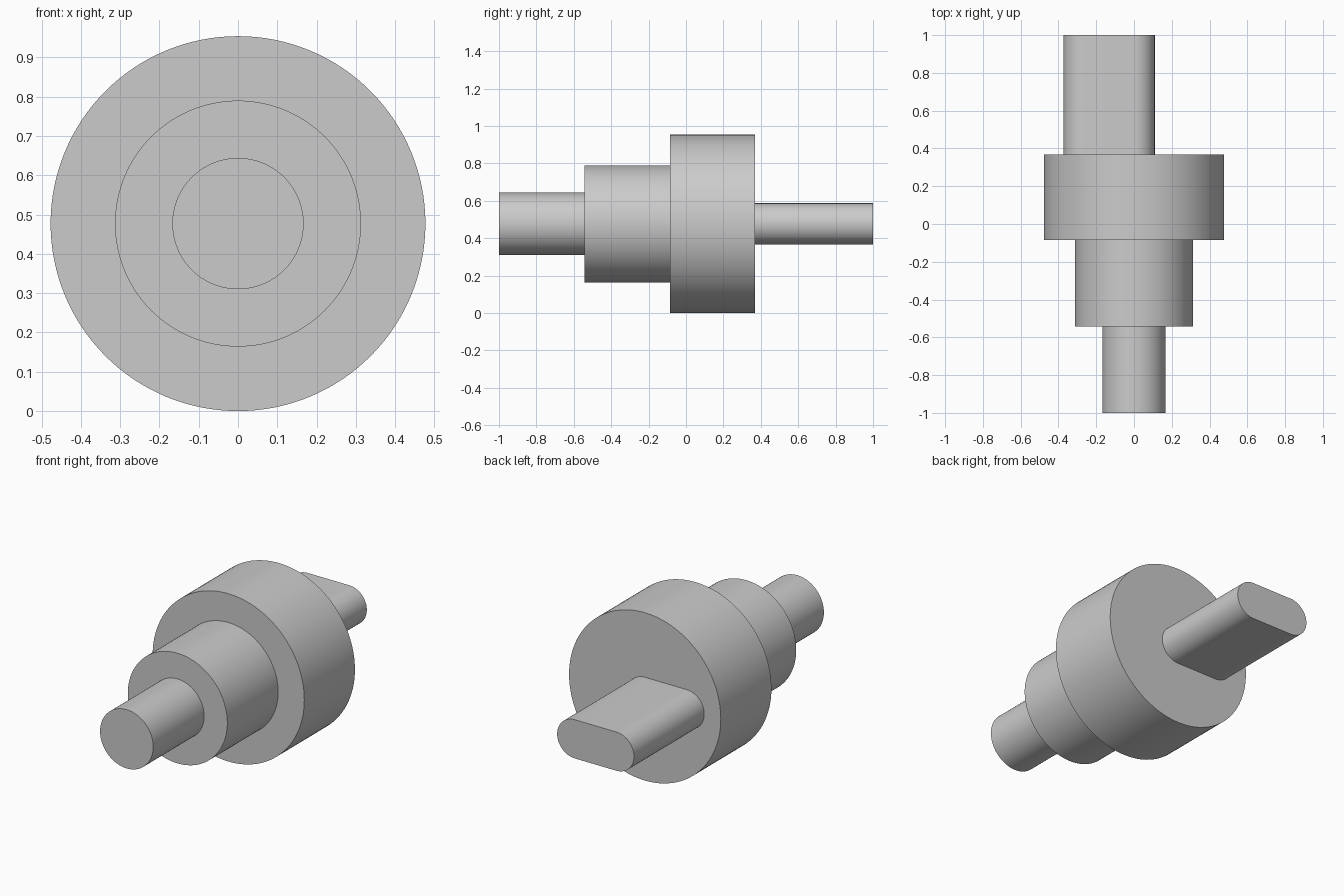
import bpy
import bmesh
from math import radians, pi, cos, sin
from mathutils import Vector

cube = bpy.data.objects.get("Cube")
if cube:
    bpy.data.objects.remove(cube, do_unlink=True)

AXIS_Z = 0.477
SEGMENTS = 128

grey = bpy.data.materials.new("plain grey")
grey.use_nodes = True
colour = (0.6, 0.6, 0.6, 1)
grey.diffuse_color = colour
grey.node_tree.nodes["Principled BSDF"].inputs["Base Color"].default_value = colour


def finish(name, bm):
    """Turn a bmesh into a smooth-shaded object with sharp rims."""
    bmesh.ops.remove_doubles(bm, verts=bm.verts, dist=1e-5)
    bmesh.ops.recalc_face_normals(bm, faces=bm.faces)
    mesh = bpy.data.meshes.new(name)
    bm.to_mesh(mesh)
    bm.free()
    mesh.materials.append(grey)
    obj = bpy.data.objects.new(name, mesh)
    bpy.context.collection.objects.link(obj)
    bpy.ops.object.select_all(action='DESELECT')
    obj.select_set(True)
    bpy.context.view_layer.objects.active = obj
    bpy.ops.object.shade_smooth_by_angle(angle=radians(30))
    return obj


# Stepped shaft: pin, collar and flange turned from one profile (radius, y)
profile = [(0, -1), (0.167, -1), (0.167, -0.543), (0.313, -0.543),
           (0.313, -0.086), (0.477, -0.086), (0.477, 0.369), (0, 0.369)]
bm = bmesh.new()
verts = [bm.verts.new((r, y, AXIS_Z)) for r, y in profile]
edges = [bm.edges.new(pair) for pair in zip(verts, verts[1:])]
bmesh.ops.spin(bm, geom=verts + edges, cent=(0, 0, AXIS_Z), axis=(0, 1, 0),
               angle=2 * pi, steps=SEGMENTS, use_merge=True)
finish("stepped_shaft", bm)

# Offset crank tang: round-ended slot shape extruded behind the flange
RADIUS, LEFT_CENTRE, STEPS = 0.11, -0.263, 32
bm = bmesh.new()
ring = []
for centre, start in ((0, -pi / 2), (LEFT_CENTRE, pi / 2)):
    for i in range(STEPS + 1):
        a = start + pi * i / STEPS
        ring.append(bm.verts.new((centre + RADIUS * cos(a), 0.36,
                                  AXIS_Z + RADIUS * sin(a))))
face = bm.faces.new(ring)
cap = bmesh.ops.extrude_face_region(bm, geom=[face], use_keep_orig=True)["geom"]
bmesh.ops.translate(bm, vec=Vector((0, 0.64, 0)),
                    verts=[g for g in cap if isinstance(g, bmesh.types.BMVert)])
finish("offset_tang", bm)
